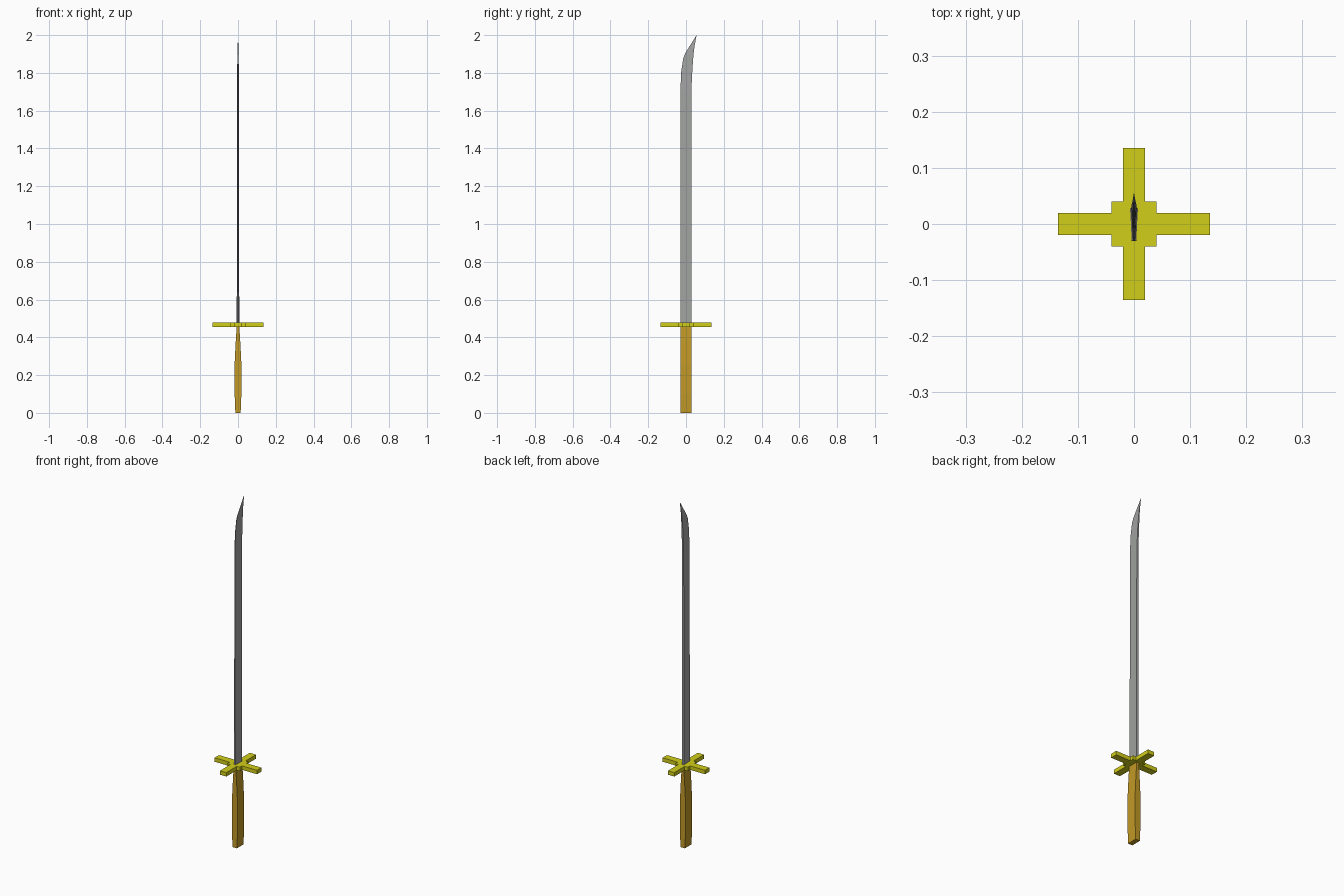
import bpy, bmesh

if "Cube" in bpy.data.objects:
    bpy.data.objects.remove(bpy.data.objects["Cube"])


def material(name, rgb):
    m = bpy.data.materials.new(name)
    m.diffuse_color = (*rgb, 1)
    m.use_nodes = True
    m.node_tree.nodes["Principled BSDF"].inputs["Base Color"].default_value = m.diffuse_color
    return m


def finish(name, bm, mat):
    bmesh.ops.recalc_face_normals(bm, faces=bm.faces)
    mesh = bpy.data.meshes.new(name)
    bm.to_mesh(mesh)
    bm.free()
    mesh.materials.append(mat)
    obj = bpy.data.objects.new(name, mesh)
    bpy.context.collection.objects.link(obj)
    return obj


def loft(name, sections, mat):
    """Four-sided loft; section = (z front, y front, half x front, z back, y back, half x back)."""
    bm = bmesh.new()
    rings = []
    for zf, yf, xf, zb, yb, xb in sections:
        pts = ((-xf, yf, zf), (xf, yf, zf), (xb, yb, zb), (-xb, yb, zb))
        rings.append([bm.verts.new(p) for p in pts])
    for a, b in zip(rings, rings[1:]):
        for i in range(4):
            j = (i + 1) % 4
            bm.faces.new((a[i], a[j], b[j], b[i]))
    bm.faces.new(rings[0])
    bm.faces.new(rings[-1])
    bmesh.ops.remove_doubles(bm, verts=bm.verts, dist=0.0003)
    return finish(name, bm, mat)


steel = material("steel grey", (0.36, 0.37, 0.36))
brass = material("brass yellow", (0.65, 0.62, 0.01))
wrap = material("ochre brown", (0.54, 0.32, 0.02))

# Handle: rectangular grip, swelling then narrowing to the guard
loft("handle", [(z, -0.03, x, z, 0.03, x) for z, x in
                ((0, 0.014), (0.1, 0.018), (0.26, 0.018), (0.36, 0.013), (0.458, 0.007))], wrap)

# Guard: stepped cross, one quarter outline turned four times
bm = bmesh.new()
quarter = [(0.135, -0.02), (0.135, 0.02), (0.04, 0.02), (0.04, 0.04), (0.02, 0.04)]
outline = []
for _ in range(4):
    outline += quarter
    quarter = [(-y, x) for x, y in quarter]
base = bm.faces.new([bm.verts.new((x, y, 0.455)) for x, y in outline])
top = bmesh.ops.extrude_face_region(bm, geom=[base], use_keep_orig=True)
bmesh.ops.translate(bm, vec=(0, 0, 0.023),
                    verts=[v for v in top["geom"] if isinstance(v, bmesh.types.BMVert)])
finish("guard", bm, brass)

# Blade: thin front edge, thicker spine at the back, tip sweeping back
loft("blade", [
    (0.47, -0.03, 0.004, 0.47, 0.028, 0.007),
    (0.66, -0.03, 0.0035, 0.66, 0.028, 0.0065),
    (1.70, -0.03, 0.002, 1.70, 0.028, 0.005),
    (1.81, -0.025, 0.0018, 1.82, 0.034, 0.0045),
    (1.88, -0.014, 0.0015, 1.90, 0.040, 0.003),
    (1.905, -0.004, 0.0012, 1.94, 0.045, 0.002),
    (2.0, 0.056, 0.0001, 2.0, 0.056, 0.0001),
], steel)
